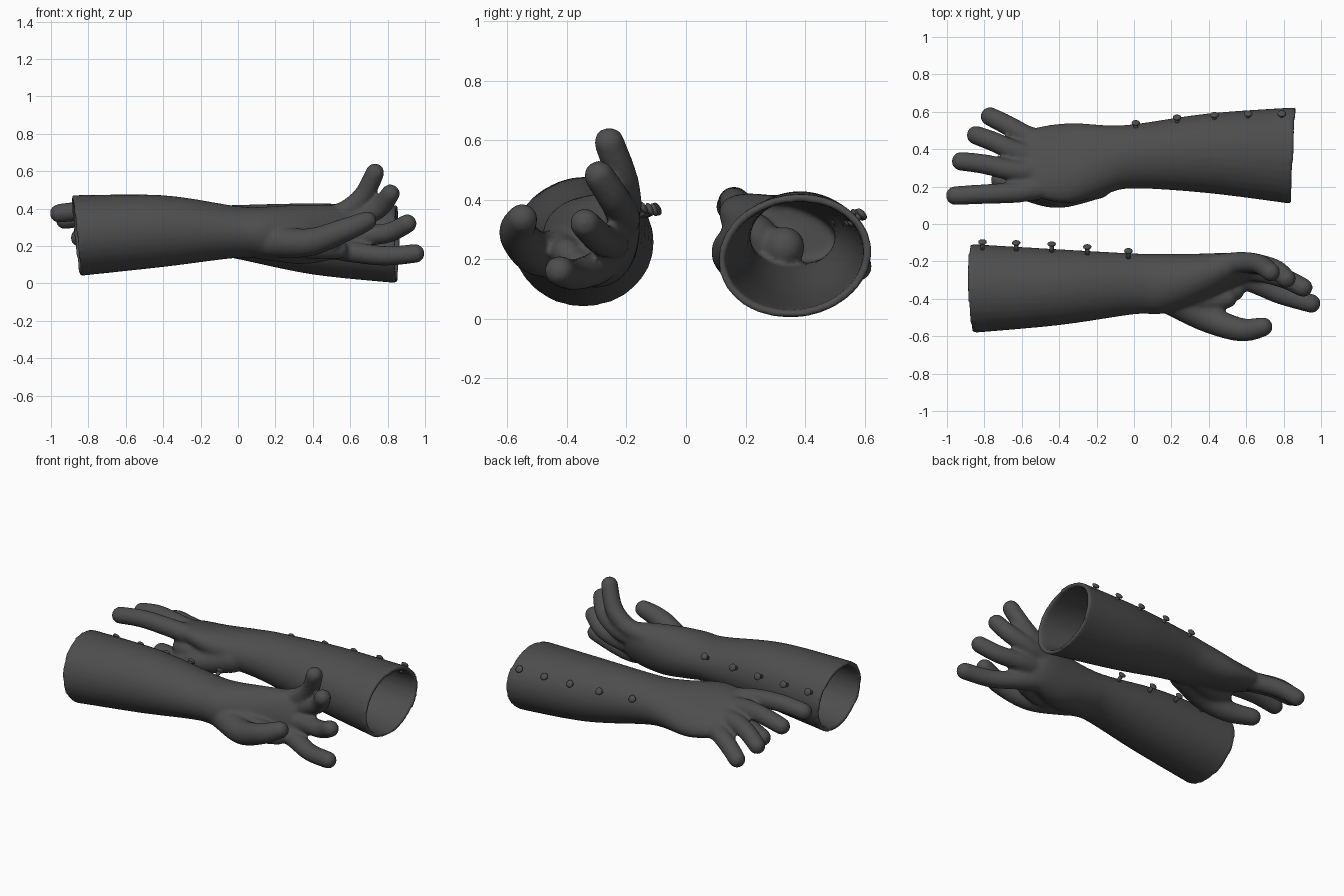
import bpy, bmesh, math
from mathutils import Vector, Matrix

if "Cube" in bpy.data.objects:
    bpy.data.objects.remove(bpy.data.objects["Cube"])

mat = bpy.data.materials.new("charcoal leather")
mat.diffuse_color = (0.075, 0.075, 0.075, 1)
mat.use_nodes = True
mat.node_tree.nodes["Principled BSDF"].inputs["Base Color"].default_value = mat.diffuse_color

# Unit ball, reused for every finger joint
ball = bmesh.new()
bmesh.ops.create_icosphere(ball, subdivisions=3, radius=1)
ball.verts.index_update()
BALL_V = [v.co.copy() for v in ball.verts]
BALL_F = [[v.index for v in f.verts] for f in ball.faces]
ball.free()


def spline(rows, steps):
    """Catmull-Rom through rows of equal-length tuples."""
    out = []
    n = len(rows)
    for i in range(n - 1):
        p = [rows[max(i - 1, 0)], rows[i], rows[i + 1], rows[min(i + 2, n - 1)]]
        for s in range(steps):
            t = s / steps
            out.append(tuple(
                0.5 * (2 * b + (c - a) * t + (2 * a - 5 * b + 4 * c - d) * t * t
                       + (3 * b - a - 3 * c + d) * t ** 3)
                for a, b, c, d in zip(*p)))
    out.append(tuple(rows[-1]))
    return out


def ring(bm, row, inset, slant=(0, 0), n=32):
    x, cy, cz, hy, hz, roll = row
    r = math.radians(roll)
    verts = []
    for k in range(n):
        a = 2 * math.pi * k / n
        u, v = (hy - inset) * math.cos(a), (hz - inset) * math.sin(a)
        y = u * math.cos(r) - v * math.sin(r)
        z = u * math.sin(r) + v * math.cos(r)
        verts.append(bm.verts.new((x + slant[0] * y + slant[1] * z, cy + y, cz + z)))
    return verts


def finger(bm, path, r0, r1):
    """Closely spaced balls along a curve, fused later by the remesh."""
    pts = spline(path, 7)
    for i, p in enumerate(pts):
        r = r0 + (r1 - r0) * i / (len(pts) - 1)
        vs = [bm.verts.new(Vector(p) + c * r) for c in BALL_V]
        for f in BALL_F:
            bm.faces.new([vs[k] for k in f])


def glove(name, rows, slant, fingers, thumb, webs):
    bm = bmesh.new()
    outer = spline(rows, 6)
    # sleeve and hand shell: inner lining from the hand out, then outer skin
    loops = [ring(bm, r, 0.026, slant if i == 0 else (0, 0))
             for i, r in reversed(list(enumerate(outer[:22])))]
    loops += [ring(bm, r, 0, slant if i == 0 else (0, 0)) for i, r in enumerate(outer)]
    for a, b in zip(loops, loops[1:]):
        for k in range(len(a)):
            j = (k + 1) % len(a)
            bm.faces.new((a[k], a[j], b[j], b[k]))
    bm.faces.new(loops[0][::-1])
    bm.faces.new(loops[-1])
    bmesh.ops.recalc_face_normals(bm, faces=bm.faces)
    for path in fingers:
        finger(bm, path, 0.06, 0.051)
    finger(bm, thumb, 0.088, 0.052)
    for path in webs:
        finger(bm, path, 0.07, 0.05)
    me = bpy.data.meshes.new(name)
    bm.to_mesh(me)
    bm.free()
    me.materials.append(mat)
    ob = bpy.data.objects.new(name, me)
    bpy.context.collection.objects.link(ob)
    rm = ob.modifiers.new("fuse", 'REMESH')
    rm.mode = 'VOXEL'
    rm.voxel_size = 0.0115
    rm.use_smooth_shade = True
    sm = ob.modifiers.new("soften", 'SMOOTH')
    sm.factor = 0.5
    sm.iterations = 7
    return outer


def buttons(name, outer, xs, z, lift):
    """Row of domed studs on the +y side of the sleeve."""
    bm = bmesh.new()
    for x in xs:
        row = min(outer, key=lambda r: abs(r[0] - x))
        _, cy, cz, hy, hz, _ = row
        a = math.asin((z - cz) / hz)
        pos = Vector((x, cy + hy * math.cos(a), z))
        nrm = Vector((0, math.cos(a) / hy, math.sin(a) / hz)).normalized()
        rot = nrm.to_track_quat('Z', 'Y').to_matrix().to_4x4()
        base = Matrix.Translation(pos + nrm * lift) @ rot
        bmesh.ops.create_cone(bm, cap_ends=True, segments=12, radius1=0.012,
                              radius2=0.012, depth=0.06, matrix=base)
        bmesh.ops.create_uvsphere(
            bm, u_segments=16, v_segments=10, radius=0.023,
            matrix=base @ Matrix.Translation((0, 0, 0.025)) @ Matrix.Diagonal((1, 1, 0.5, 1)))
    for f in bm.faces:
        f.smooth = True
    me = bpy.data.meshes.new(name)
    bm.to_mesh(me)
    bm.free()
    me.materials.append(mat)
    bpy.context.collection.objects.link(bpy.data.objects.new(name, me))


# Rear glove: palm down, fingers towards -x (x, centre y, z, half sizes, roll)
rear = glove(
    "rear_glove",
    [(0.852, 0.365, 0.21, 0.26, 0.207, 9),
     (0.4, 0.378, 0.238, 0.214, 0.19, 6),
     (0.0, 0.362, 0.275, 0.172, 0.145, 0),
     (-0.15, 0.345, 0.285, 0.185, 0.128, -10),
     (-0.35, 0.325, 0.295, 0.225, 0.105, -20),
     (-0.52, 0.33, 0.31, 0.198, 0.075, -22),
     (-0.6, 0.335, 0.312, 0.14, 0.048, -22)],
    (0.05, 0),
    [[(-0.45, 0.2, 0.35), (-0.62, 0.17, 0.38), (-0.8, 0.16, 0.39), (-0.956, 0.152, 0.375)],
     [(-0.48, 0.28, 0.335), (-0.64, 0.285, 0.36), (-0.8, 0.32, 0.36), (-0.925, 0.335, 0.34)],
     [(-0.47, 0.36, 0.3), (-0.62, 0.385, 0.31), (-0.75, 0.44, 0.295), (-0.845, 0.475, 0.245)],
     [(-0.44, 0.43, 0.26), (-0.56, 0.465, 0.25), (-0.68, 0.53, 0.22), (-0.77, 0.575, 0.175)]],
    [(-0.2, 0.22, 0.27), (-0.4, 0.16, 0.225), (-0.57, 0.185, 0.18), (-0.715, 0.235, 0.172)],
    [[(-0.2, 0.24, 0.26), (-0.42, 0.175, 0.27), (-0.54, 0.18, 0.27)],
     [(-0.15, 0.33, 0.24), (-0.35, 0.26, 0.23), (-0.5, 0.23, 0.25)]])
buttons("rear_buttons", rear, (0.01, 0.23, 0.43, 0.61, 0.79), 0.335, 0)

# Front glove: lying on its edge, palm towards -y, fingers towards +x
front = glove(
    "front_glove",
    [(-0.868, -0.345, 0.255, 0.238, 0.217, 0),
     (-0.4, -0.338, 0.28, 0.203, 0.192, 0),
     (0.0, -0.32, 0.275, 0.163, 0.138, 0),
     (0.15, -0.32, 0.268, 0.16, 0.143, -5),
     (0.35, -0.29, 0.262, 0.13, 0.16, -13),
     (0.52, -0.248, 0.275, 0.085, 0.145, -17),
     (0.6, -0.245, 0.275, 0.048, 0.1, -17)],
    (-0.03, -0.1),
    [[(0.45, -0.28, 0.2), (0.6, -0.3, 0.17), (0.78, -0.375, 0.148), (0.948, -0.425, 0.16)],
     [(0.48, -0.25, 0.255), (0.64, -0.25, 0.255), (0.8, -0.29, 0.27), (0.905, -0.34, 0.32)],
     [(0.47, -0.225, 0.31), (0.62, -0.21, 0.34), (0.75, -0.24, 0.4), (0.815, -0.292, 0.48)],
     [(0.44, -0.22, 0.345), (0.57, -0.205, 0.385), (0.67, -0.215, 0.47), (0.732, -0.258, 0.592)]],
    [(0.18, -0.39, 0.225), (0.38, -0.5, 0.22), (0.57, -0.565, 0.285), (0.69, -0.55, 0.335)],
    [[(0.2, -0.38, 0.22), (0.4, -0.4, 0.19), (0.54, -0.36, 0.18)],
     [(0.15, -0.37, 0.28), (0.36, -0.41, 0.24), (0.5, -0.4, 0.22)]])
buttons("front_buttons", front, (-0.81, -0.63, -0.44, -0.25, -0.03), 0.35, 0.016)
